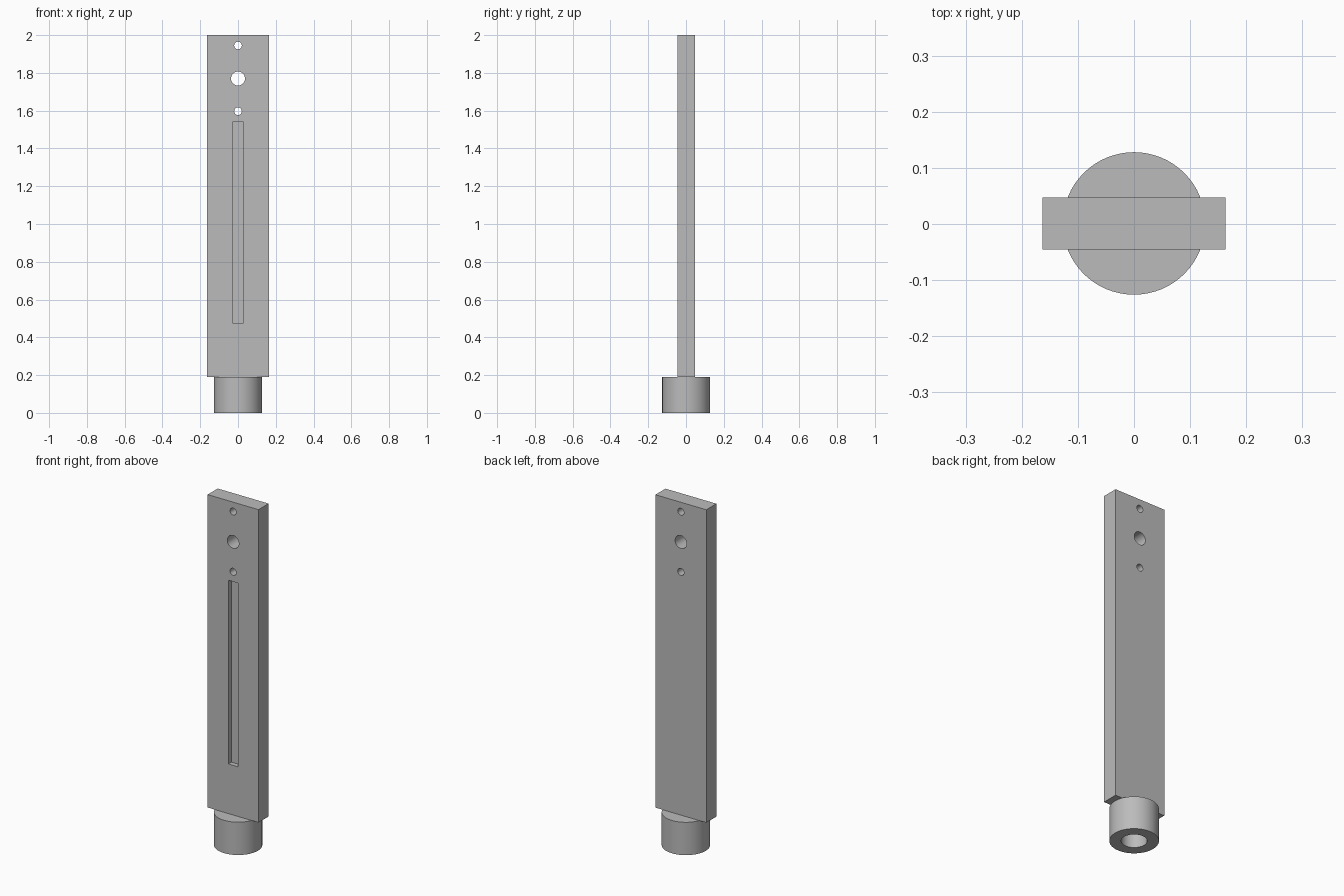
import bpy
from math import pi

cube = bpy.data.objects.get("Cube")
if cube:
    bpy.data.objects.remove(cube, do_unlink=True)

# Plain grey metal
grey = bpy.data.materials.new("grey metal")
grey.use_nodes = True
colour = (0.5, 0.5, 0.5, 1)
grey.diffuse_color = colour
grey.node_tree.nodes["Principled BSDF"].inputs["Base Color"].default_value = colour


def box(name, x, y, z):
    """Box from (low, high) ranges on each axis."""
    ranges = (x, y, z)
    bpy.ops.mesh.primitive_cube_add(size=1, location=[(a + b) / 2 for a, b in ranges])
    obj = bpy.context.object
    obj.name = name
    obj.scale = [b - a for a, b in ranges]
    bpy.ops.object.transform_apply(location=False, rotation=False, scale=True)
    obj.data.materials.append(grey)
    return obj


def rod(name, radius, length, centre, tilt=0):
    bpy.ops.mesh.primitive_cylinder_add(vertices=64, radius=radius, depth=length,
                                        location=centre, rotation=(tilt, 0, 0))
    obj = bpy.context.object
    obj.name = name
    obj.data.materials.append(grey)
    return obj


def cut(target, cutters):
    """Subtract the cutters, apply, remove them and smooth the round walls."""
    bpy.ops.object.select_all(action='DESELECT')
    target.select_set(True)
    bpy.context.view_layer.objects.active = target
    for cutter in cutters:
        cutter.hide_render = True
        mod = target.modifiers.new(cutter.name, 'BOOLEAN')
        mod.operation = 'DIFFERENCE'
        mod.solver = 'EXACT'
        mod.object = cutter
        bpy.ops.object.modifier_apply(modifier=mod.name)
        bpy.data.objects.remove(cutter, do_unlink=True)
    bpy.ops.object.shade_smooth_by_angle(angle=pi / 6)


FRONT, BACK = -0.045, 0.047
JOINT = 0.19

# Flat bar with three through holes and a blind slot in the front
bar = box("flat_bar", (-0.163, 0.163), (FRONT, BACK), (JOINT, 2))
slot = box("slot_cutter", (-0.03, 0.03), (FRONT - 0.1, FRONT + 0.028), (0.477, 1.54))
holes = [rod("hole_cutter", r, 0.4, (0, 0, z), pi / 2)
         for z, r in ((1.945, 0.02), (1.77, 0.037), (1.597, 0.02))]
cut(bar, [slot] + holes)

# Round socket with a blind bore in its underside
socket = rod("round_socket", 0.127, JOINT, (0, 0.001, JOINT / 2))
bore = rod("bore_cutter", 0.067, 0.32, (0, 0.001, 0))
cut(socket, [bore])
